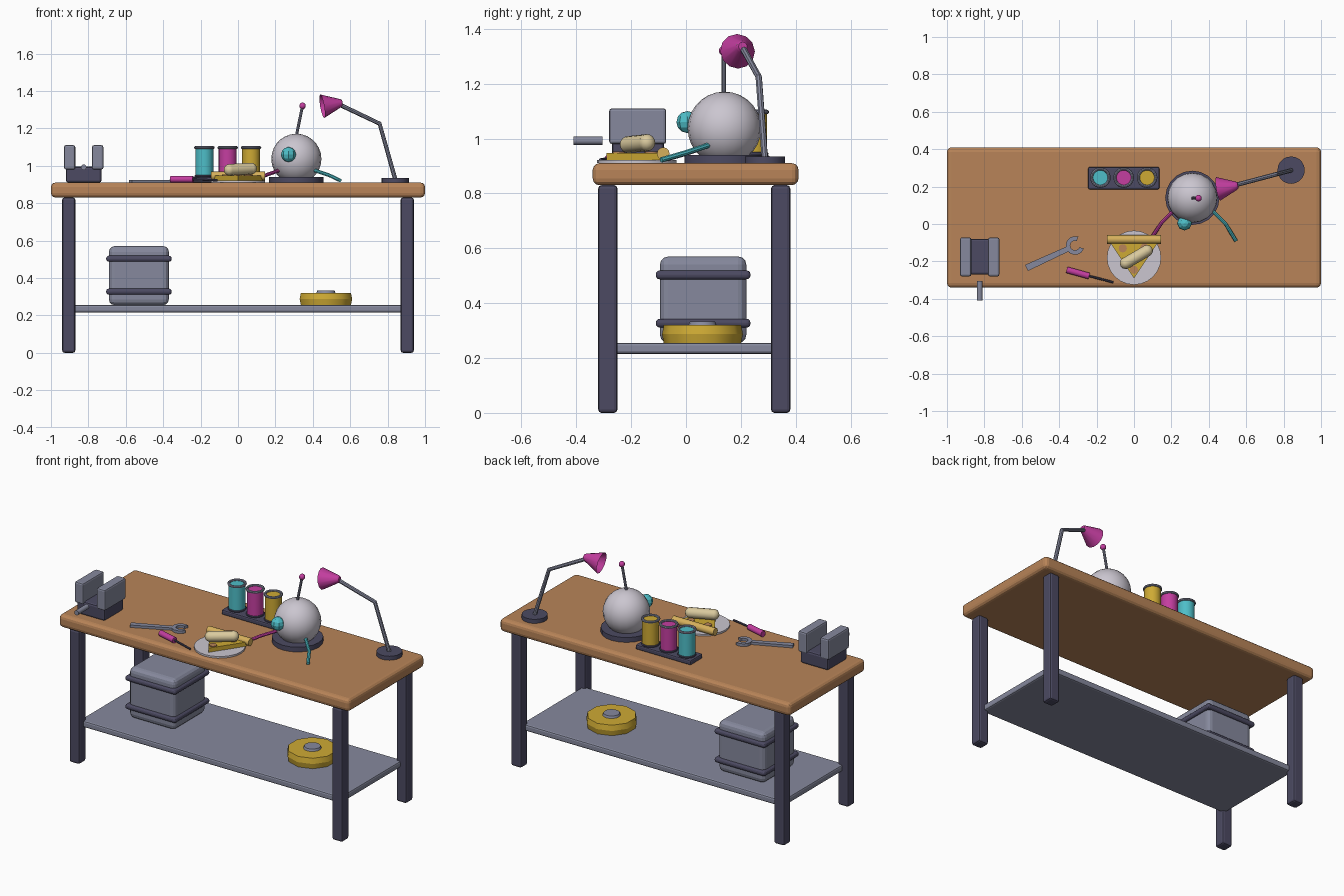
import bpy, math
from mathutils import Vector

cube = bpy.data.objects.get("Cube")
if cube:
    bpy.data.objects.remove(cube, do_unlink=True)


def material(name, r, g, b):
    """Make a flat material from display values, stored as linear."""
    lin = [((c / 255 + 0.055) / 1.055) ** 2.4 for c in (r, g, b)] + [1]
    m = bpy.data.materials.new(name)
    m.use_nodes = True
    m.diffuse_color = lin
    m.node_tree.nodes["Principled BSDF"].inputs["Base Color"].default_value = lin
    return m


wood = material("warm wood", 184, 132, 88)
slate = material("dark slate", 76, 74, 98)
steel = material("grey steel", 134, 137, 157)
pale = material("pale shell", 203, 198, 208)
teal = material("teal", 78, 190, 200)
magenta = material("magenta", 196, 62, 160)
gold = material("gold", 206, 170, 52)
cream = material("cream", 218, 202, 158)
crust_tan = material("crust tan", 214, 176, 92)


def finish(name, mat, smooth=True):
    ob = bpy.context.object
    ob.name = name
    ob.data.materials.clear()
    ob.data.materials.append(mat)
    if smooth:
        bpy.ops.object.shade_smooth_by_angle(angle=math.radians(40))
    return ob


def box(name, mat, x, y, z, bevel=0.0, segments=2):
    """Box from (low, high) ranges on each axis, with rounded edges."""
    ranges = (x, y, z)
    bpy.ops.mesh.primitive_cube_add(size=1, location=[(a + b) / 2 for a, b in ranges])
    bpy.context.object.scale = [b - a for a, b in ranges]
    bpy.ops.object.transform_apply(location=False, rotation=False, scale=True)
    ob = finish(name, mat, False)
    if bevel:
        mod = ob.modifiers.new("Bevel", "BEVEL")
        mod.width, mod.segments = bevel, segments
    return ob


def rod(name, mat, start, end, r1, r2=None, sides=12, cap="NGON"):
    """Cylinder or cone between two points."""
    a, b = Vector(start), Vector(end)
    bpy.ops.mesh.primitive_cone_add(vertices=sides, radius1=r1, radius2=r1 if r2 is None else r2,
                                    depth=(b - a).length, location=(a + b) / 2, end_fill_type=cap)
    bpy.context.object.rotation_euler = (b - a).to_track_quat("Z", "Y").to_euler()
    return finish(name, mat)


def disc(name, mat, x, y, z0, z1, r, sides=24):
    bpy.ops.mesh.primitive_cylinder_add(vertices=sides, radius=r, depth=z1 - z0,
                                        location=(x, y, (z0 + z1) / 2))
    return finish(name, mat)


def ball(name, mat, centre, r, segments=16, rings=10, smooth=True):
    bpy.ops.mesh.primitive_uv_sphere_add(segments=segments, ring_count=rings, radius=r, location=centre)
    return finish(name, mat, smooth)


def ring(name, mat, centre, r, thick):
    bpy.ops.mesh.primitive_torus_add(major_radius=r, minor_radius=thick, major_segments=24,
                                     minor_segments=8, location=centre)
    return finish(name, mat)


def tube(name, mat, points, r):
    """Bent round tube through a few points."""
    curve = bpy.data.curves.new(name, "CURVE")
    curve.dimensions = "3D"
    curve.bevel_depth, curve.bevel_resolution, curve.use_fill_caps = r, 2, True
    spline = curve.splines.new("POLY")
    spline.points.add(len(points) - 1)
    for p, co in zip(spline.points, points):
        p.co = (*co, 1)
    ob = bpy.data.objects.new(name, curve)
    bpy.context.collection.objects.link(ob)
    bpy.ops.object.select_all(action="DESELECT")
    ob.select_set(True)
    bpy.context.view_layer.objects.active = ob
    bpy.ops.object.convert(target="MESH")
    return finish(name, mat)


def slab(name, mat, outline, z0, z1):
    """Flat outline extruded upward."""
    n = len(outline)
    verts = [(x, y, z) for z in (z0, z1) for x, y in outline]
    faces = [tuple(reversed(range(n))), tuple(range(n, 2 * n))]
    faces += [(i, (i + 1) % n, (i + 1) % n + n, i + n) for i in range(n)]
    mesh = bpy.data.meshes.new(name)
    mesh.from_pydata(verts, [], faces)
    mesh.materials.append(mat)
    ob = bpy.data.objects.new(name, mesh)
    bpy.context.collection.objects.link(ob)
    return ob


TOP = 0.91

# Workbench
box("bench_top", wood, (-1, 1), (-0.34, 0.41), (0.83, TOP), 0.024, 3)
for side, x in (("right", -0.905), ("left", 0.905)):
    for end, y in (("front", -0.285), ("back", 0.345)):
        box(f"{end}_{side}_leg", slate, (x - 0.035, x + 0.035), (y - 0.035, y + 0.035), (0, 0.83), 0.012)
box("lower_shelf", steel, (-0.9, 0.9), (-0.275, 0.335), (0.215, 0.255), 0.01)

# Storage box with two bands
box("storage_box", steel, (-0.69, -0.37), (-0.095, 0.22), (0.255, 0.57), 0.03, 3)
for i, z in enumerate((0.327, 0.503)):
    box(f"storage_band_{i + 1}", slate, (-0.705, -0.355), (-0.11, 0.235), (z - 0.016, z + 0.016), 0.014, 3)

# Ten-sided reel on the shelf
rod("reel_lower", gold, (0.47, 0.06, 0.255), (0.47, 0.06, 0.287), 0.141, 0.1475, 10)
rod("reel_upper", gold, (0.47, 0.06, 0.287), (0.47, 0.06, 0.32), 0.1475, 0.141, 10)
rod("reel_hub", steel, (0.47, 0.06, 0.31), (0.47, 0.06, 0.333), 0.055, 0.046, 16)

# Vise
box("vise_base", slate, (-0.92, -0.73), (-0.27, -0.08), (TOP, 0.995), 0.012)
for side, x in (("right", -0.9), ("left", -0.75)):
    box(f"vise_jaw_{side}", steel, (x - 0.03, x + 0.03), (-0.28, -0.072), (0.98, 1.11), 0.01)
rod("vise_handle", steel, (-0.825, -0.41, 0.992), (-0.825, -0.305, 0.992), 0.015)

# Wrench: straight bar and open jaw
along = Vector((0.9, 0.42)).normalized()
across = Vector((-along.y, along.x))
grip, jaw = Vector((-0.575, -0.235)), Vector((-0.315, -0.115))
neck = jaw - along * 0.03
slab("wrench_bar", steel, [grip - across * 0.018, neck - across * 0.014,
                           neck + across * 0.014, grip + across * 0.018], TOP, 0.925)
arc = [math.radians(45 + 27 * i) for i in range(11)]
outer = [jaw + (along * math.cos(a) + across * math.sin(a)) * 0.05 for a in arc]
inner = [jaw + (along * math.cos(a) + across * math.sin(a)) * 0.026 for a in reversed(arc)]
slab("wrench_jaw", steel, outer + inner, TOP, 0.927)

# Screwdriver
rod("screwdriver_handle", magenta, (-0.36, -0.245, 0.928), (-0.24, -0.278, 0.928), 0.018, sides=10)
rod("screwdriver_shaft", slate, (-0.24, -0.278, 0.928), (-0.11, -0.312, 0.922), 0.006, sides=8)

# Plate with a slice and a roll
disc("plate", pale, 0, -0.18, TOP, 0.921, 0.145)
slab("slice", gold, [(-0.13, -0.095), (0, -0.29), (0.13, -0.095)], 0.921, 0.947)
rod("slice_crust", crust_tan, (-0.145, -0.083, 0.945), (0.145, -0.083, 0.945), 0.023)
for i, (x, y) in enumerate(((0, -0.245), (-0.06, -0.13), (0.055, -0.125))):
    disc(f"slice_topping_{i + 1}", wood, x, y, 0.946, 0.952, 0.022, 12)
roll_ends = (Vector((-0.045, -0.21, 0.978)), Vector((0.07, -0.143, 0.985)))
rod("roll", cream, *roll_ends, 0.031)
for i, p in enumerate(roll_ends):
    ball(f"roll_end_{i + 1}", cream, p, 0.031, 12, 8)

# Canisters on a tray
box("canister_tray", slate, (-0.245, 0.135), (0.185, 0.305), (TOP, 0.94), 0.008)
for i, (x, mat) in enumerate(((-0.18, teal), (-0.055, magenta), (0.07, gold))):
    disc(f"canister_{i + 1}", mat, x, 0.248, 0.94, 1.095, 0.048)
    ring(f"canister_rim_{i + 1}", steel, (x, 0.248, 1.097), 0.047, 0.008)
    ring(f"canister_foot_{i + 1}", slate, (x, 0.248, 0.944), 0.046, 0.007)

# Round robot on its stand
disc("robot_stand", slate, 0.312, 0.14, TOP, 0.94, 0.145, 20)
ball("robot_body", pale, (0.312, 0.14, 1.037), 0.134, 20, 14)
ball("robot_eye", teal, (0.27, 0.005, 1.06), 0.04, 8, 6, False)
rod("robot_antenna", steel, (0.31, 0.138, 1.15), (0.345, 0.138, 1.32), 0.008, sides=8)
ball("antenna_tip", magenta, (0.345, 0.138, 1.32), 0.018, 10, 8)
tube("robot_right_arm", magenta, [(0.22, 0.08, 0.975), (0.15, 0.01, 0.95), (0.1, -0.065, 0.928)], 0.01)
tube("robot_left_arm", teal, [(0.41, 0.08, 0.975), (0.49, 0.0, 0.948), (0.545, -0.09, 0.922)], 0.01)

# Desk lamp
disc("lamp_base", slate, 0.84, 0.288, TOP, 0.935, 0.073, 20)
tube("lamp_arm", steel, [(0.84, 0.287, 0.93), (0.757, 0.265, 1.225), (0.53, 0.205, 1.333)], 0.012)
rod("lamp_shade", magenta, (0.45, 0.188, 1.318), (0.548, 0.205, 1.335), 0.064, 0.022, 12, "NOTHING")
rod("lamp_shade_cap", magenta, (0.546, 0.205, 1.335), (0.556, 0.207, 1.336), 0.022, 0.016)
